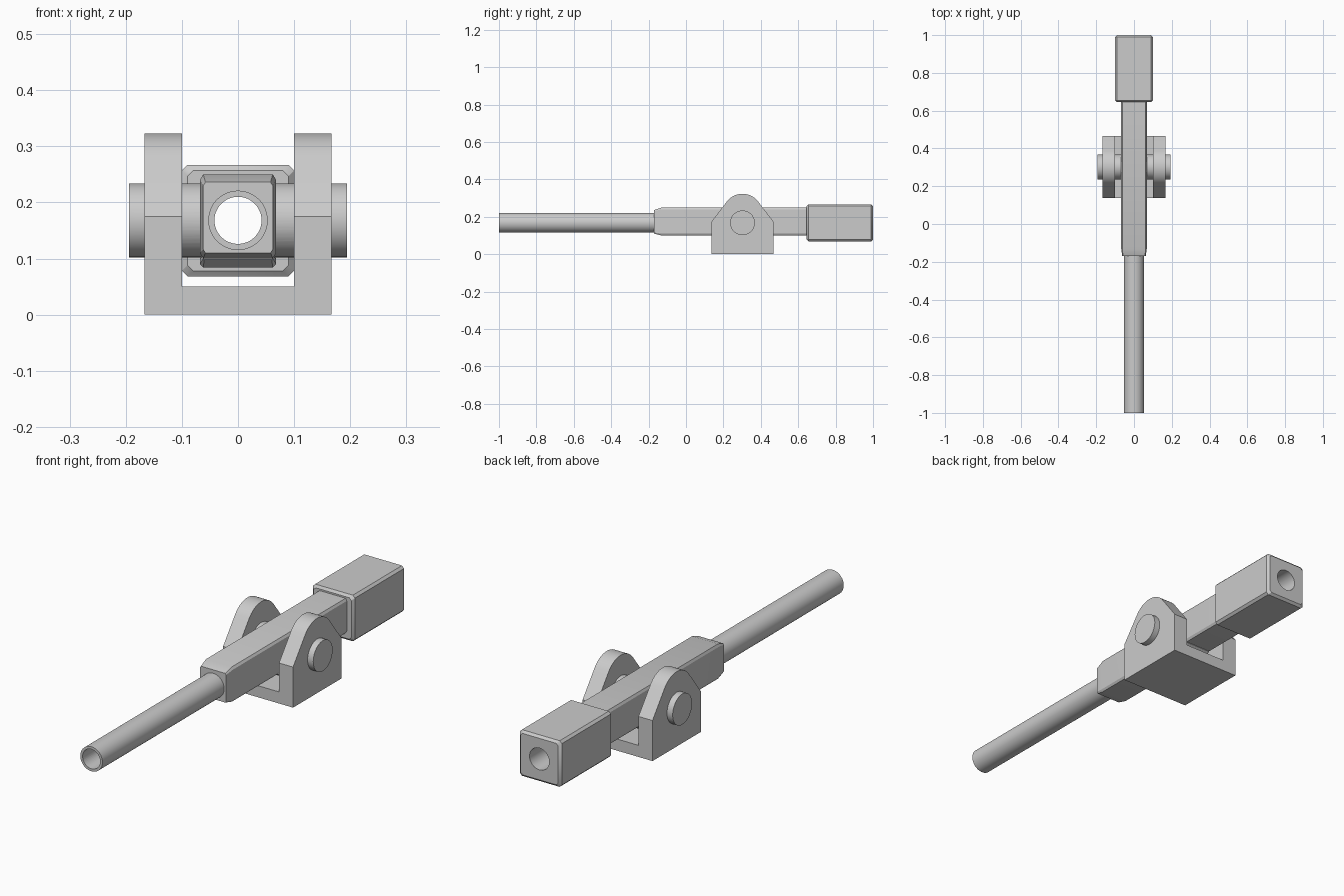
import bpy, bmesh, math
from mathutils import Matrix

if "Cube" in bpy.data.objects:
    bpy.data.objects.remove(bpy.data.objects["Cube"])

CZ = 0.168          # height of the barrel axis
PIN_Y = 0.302       # pivot position


def finish(name, bm, smooth=False):
    bmesh.ops.recalc_face_normals(bm, faces=bm.faces)
    me = bpy.data.meshes.new(name)
    bm.to_mesh(me)
    bm.free()
    ob = bpy.data.objects.new(name, me)
    bpy.context.collection.objects.link(ob)
    if smooth:
        shade(ob)
    return ob


def shade(ob):
    bpy.ops.object.select_all(action='DESELECT')
    ob.select_set(True)
    bpy.context.view_layer.objects.active = ob
    bpy.ops.object.shade_smooth_by_angle(angle=math.radians(30))


def loft(name, rings, smooth=False):
    """Join closed rings of 3D points and cap both ends."""
    bm = bmesh.new()
    vs = [[bm.verts.new(p) for p in ring] for ring in rings]
    n = len(vs[0])
    for a, b in zip(vs, vs[1:]):
        for i in range(n):
            j = (i + 1) % n
            bm.faces.new((a[i], a[j], b[j], b[i]))
    bm.faces.new(vs[0])
    bm.faces.new(vs[-1])
    return finish(name, bm, smooth)


def box_section(y, hx, z0, z1, cx, cz):
    """Rectangle in xz with cut corners."""
    return [(x, y, z) for x, z in (
        (-hx + cx, z0), (hx - cx, z0), (hx, z0 + cz), (hx, z1 - cz),
        (hx - cx, z1), (-hx + cx, z1), (-hx, z1 - cz), (-hx, z0 + cz))]


def cylinder(name, radius, a, b, axis, smooth=True):
    bm = bmesh.new()
    bmesh.ops.create_cone(bm, cap_ends=True, segments=48, radius1=radius,
                          radius2=radius, depth=b - a)
    mid = (a + b) / 2
    if axis == 'Y':
        m = Matrix.Translation((0, mid, CZ)) @ Matrix.Rotation(math.pi / 2, 4, 'X')
    else:
        m = Matrix.Translation((mid, PIN_Y, CZ)) @ Matrix.Rotation(math.pi / 2, 4, 'Y')
    bm.transform(m)
    return finish(name, bm, smooth)


def bore(ob, radius):
    """Cut the barrel hole through a part."""
    cutter = cylinder("bore_cutter", radius, -1.2, 1.2, 'Y', False)
    cutter.hide_render = True
    mod = ob.modifiers.new("bore", 'BOOLEAN')
    mod.object = cutter
    mod.operation = 'DIFFERENCE'
    mod.solver = 'EXACT'
    bpy.context.view_layer.objects.active = ob
    bpy.ops.object.modifier_apply(modifier=mod.name)
    bpy.data.objects.remove(cutter)
    shade(ob)


# Front tube
tube = cylinder("front_tube", 0.053, -1.0, -0.12, 'Y')
bore(tube, 0.042)

# Square middle body with a tapered nose
body = loft("middle_body", [
    box_section(-0.17, 0.062, 0.110, 0.236, 0.004, 0.006),
    box_section(-0.13, 0.068, 0.100, 0.250, 0.006, 0.010),
    box_section(0.66, 0.068, 0.100, 0.250, 0.006, 0.010)])
bore(body, 0.042)

# Shallow pad under the body, between the cheeks
loft("pivot_pad", [
    box_section(0.18, 0.062, 0.098, 0.106, 0.002, 0.002),
    box_section(0.20, 0.068, 0.084, 0.106, 0.006, 0.006),
    box_section(0.40, 0.068, 0.084, 0.106, 0.006, 0.006),
    box_section(0.42, 0.062, 0.098, 0.106, 0.002, 0.002)])

# Rear block, bevelled on every edge
B = 0.01
block = loft("rear_block", [
    box_section(0.645, 0.1 - B, 0.068 + B, 0.267 - B, B, B),
    box_section(0.645 + B, 0.1, 0.068, 0.267, B, B),
    box_section(1.0 - B, 0.1, 0.068, 0.267, B, B),
    box_section(1.0, 0.1 - B, 0.068 + B, 0.267 - B, B, B)])
bore(block, 0.047)

# Pivot pin
pin = cylinder("pivot_pin", 0.066, -0.194, 0.194, 'X')
bore(pin, 0.042)

# Bracket cheeks: straight foot, sloped shoulders, round top
half, shoulder, radius, arc_z = 0.165, 0.175, 0.105, 0.218
dz = shoulder - arc_z
tangent = math.atan2(dz, half) + math.acos(radius / math.hypot(half, dz))
steps = 20
profile = [(-half, 0), (half, 0), (half, shoulder)]
for i in range(steps + 1):
    t = tangent + (math.pi - 2 * tangent) * i / steps
    profile.append((radius * math.cos(t), arc_z + radius * math.sin(t)))
profile.append((-half, shoulder))
for side, name in ((-1, "left_cheek"), (1, "right_cheek")):
    loft(name, [[(side * x, PIN_Y + y, z) for y, z in profile]
                for x in (0.1, 0.167)], True)

# Bracket floor
loft("bracket_floor", [
    [(-0.1, y, 0), (0.1, y, 0), (0.1, y, 0.05), (-0.1, y, 0.05)]
    for y in (PIN_Y - half, PIN_Y + half)])
